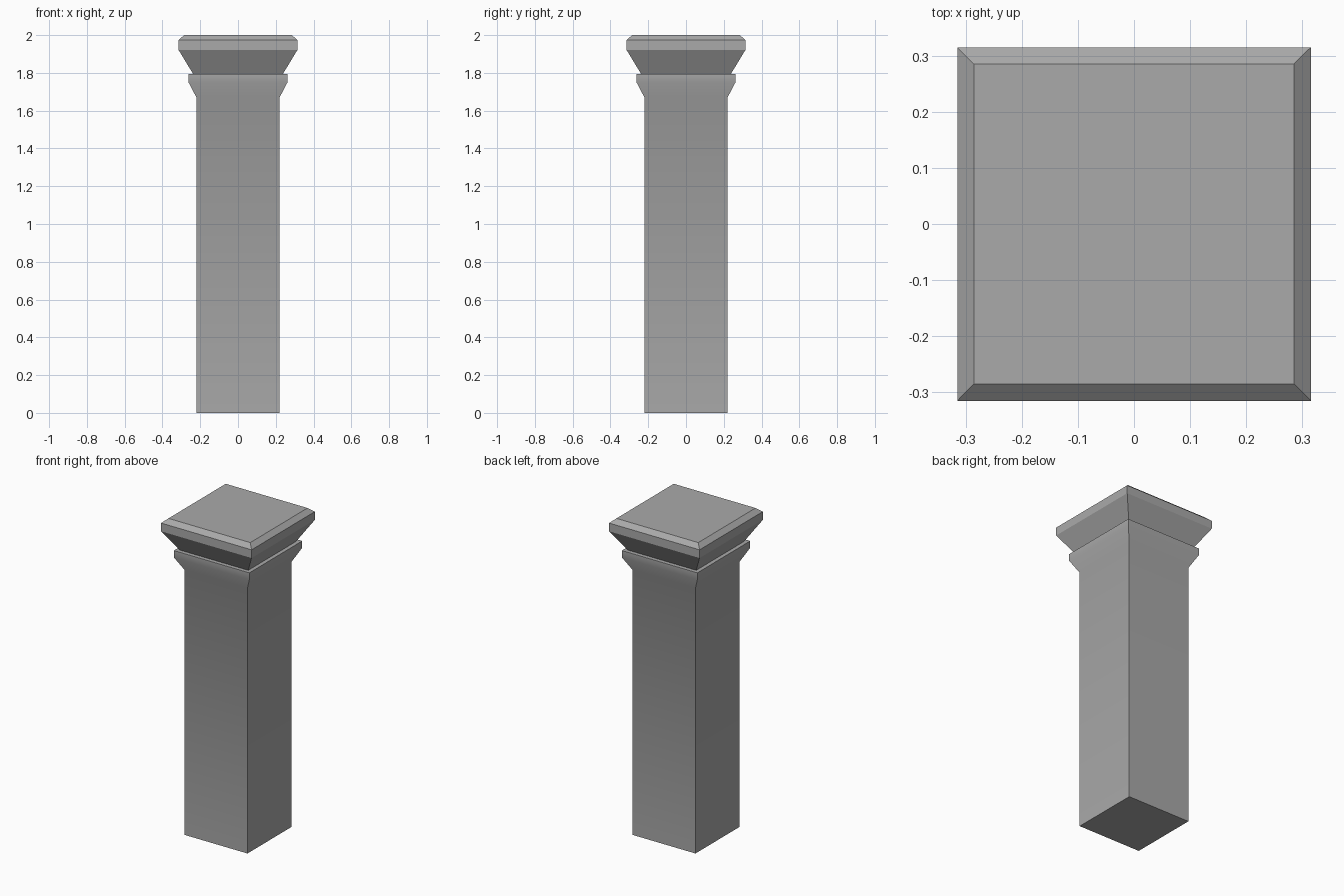
import bpy
import bmesh
import math

cube = bpy.data.objects.get("Cube")
if cube:
    bpy.data.objects.remove(cube, do_unlink=True)

# Plain grey stone
stone = bpy.data.materials.new("grey_stone")
stone.use_nodes = True
GREY = (0.4, 0.4, 0.4, 1)
stone.diffuse_color = GREY
stone.node_tree.nodes["Principled BSDF"].inputs["Base Color"].default_value = GREY


def square_loft(name, profile):
    """Stack square rings given as (half width, height) and close both ends."""
    bm = bmesh.new()
    corners = [(-1, -1), (1, -1), (1, 1), (-1, 1)]
    rings = [[bm.verts.new((x * w, y * w, z)) for x, y in corners] for w, z in profile]
    for low, high in zip(rings, rings[1:]):
        for i in range(4):
            j = (i + 1) % 4
            bm.faces.new((low[i], low[j], high[j], high[i]))
    bm.faces.new(rings[0][::-1])
    bm.faces.new(rings[-1])
    mesh = bpy.data.meshes.new(name)
    bm.to_mesh(mesh)
    bm.free()
    mesh.materials.append(stone)
    obj = bpy.data.objects.new(name, mesh)
    bpy.context.collection.objects.link(obj)
    bpy.ops.object.select_all(action="DESELECT")
    obj.select_set(True)
    bpy.context.view_layer.objects.active = obj
    bpy.ops.object.shade_smooth_by_angle(angle=math.radians(30))
    return obj


# Shaft with a softly flared collar
square_loft("pillar_shaft", [(0.22, 0), (0.22, 1.67), (0.263, 1.752), (0.263, 1.795)])

# Capital widening upward to a bevelled slab
square_loft("pillar_capital", [(0.238, 1.795), (0.315, 1.922), (0.315, 1.974), (0.285, 2)])
